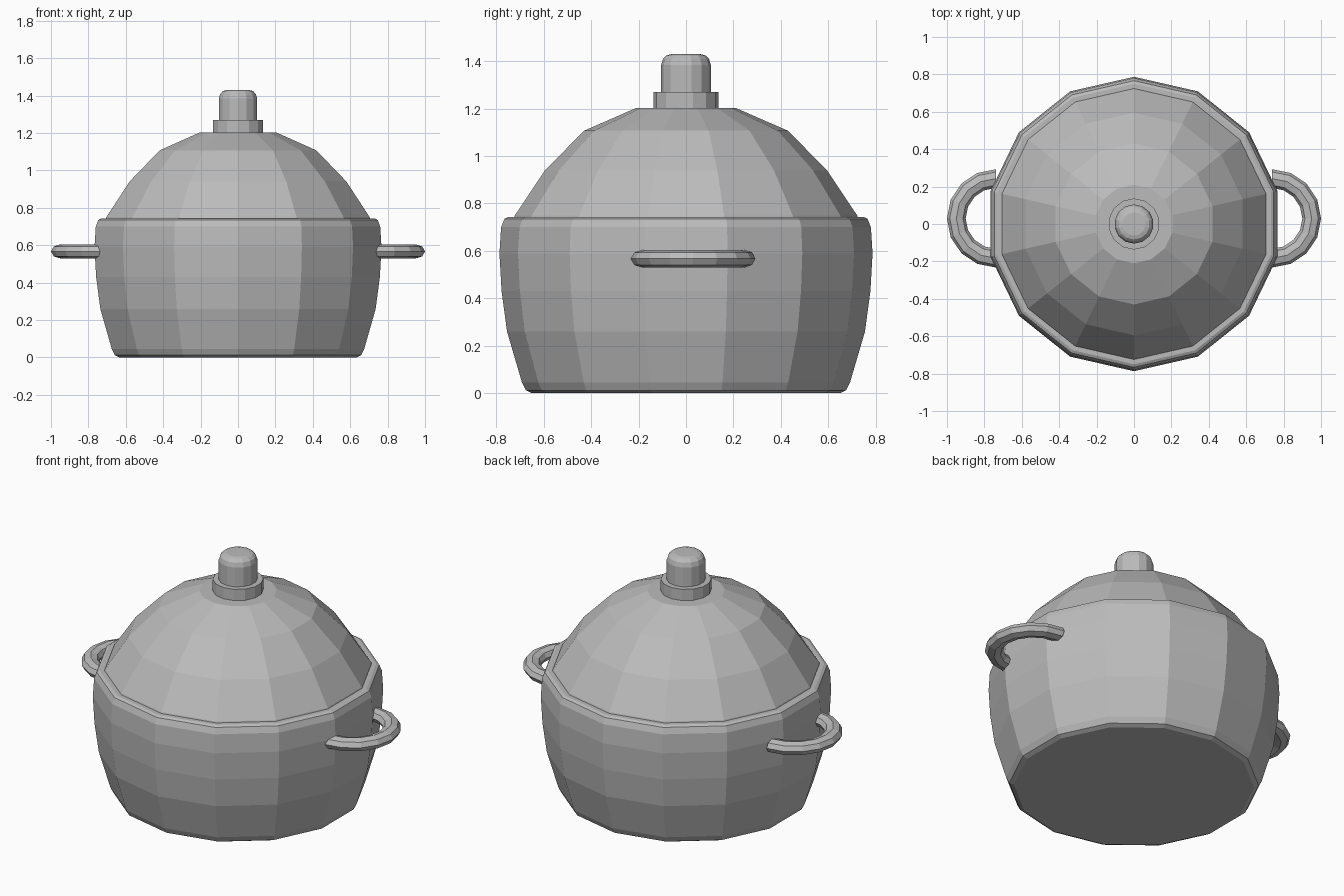
import bpy, bmesh
from math import sin, cos, pi

cube = bpy.data.objects.get("Cube")
if cube:
    bpy.data.objects.remove(cube, do_unlink=True)

SIDES = 14

metal = bpy.data.materials.new("plain grey metal")
metal.use_nodes = True
metal.diffuse_color = (0.5, 0.5, 0.5, 1)
metal.node_tree.nodes["Principled BSDF"].inputs["Base Color"].default_value = (0.5, 0.5, 0.5, 1)


def loft(name, rings):
    """Skin a list of equal closed rings and cap both ends."""
    bm = bmesh.new()
    loops = [[bm.verts.new(p) for p in ring] for ring in rings]
    for a, b in zip(loops, loops[1:]):
        for i in range(len(a)):
            j = (i + 1) % len(a)
            bm.faces.new((a[i], a[j], b[j], b[i]))
    bm.faces.new(loops[0])
    bm.faces.new(loops[-1])
    bmesh.ops.recalc_face_normals(bm, faces=bm.faces)
    mesh = bpy.data.meshes.new(name)
    bm.to_mesh(mesh)
    bm.free()
    mesh.materials.append(metal)
    obj = bpy.data.objects.new(name, mesh)
    bpy.context.collection.objects.link(obj)
    return obj


def lathe(name, profile):
    """Turn a (radius, height) profile, with a corner on the y axis."""
    turns = [2 * pi * i / SIDES for i in range(SIDES)]
    return loft(name, [[(r * sin(t), r * cos(t), z) for t in turns] for r, z in profile])


# Pot with a rounded foot, bulging wall, rolled rim and hollow inside
lathe("pot_body", [(0.65, 0), (0.675, 0.012), (0.692, 0.045), (0.755, 0.26),
                   (0.778, 0.43), (0.787, 0.59), (0.78, 0.70), (0.766, 0.735),
                   (0.75, 0.743), (0.70, 0.743), (0.70, 0.43), (0.62, 0.06)])

# Domed lid, collar and knob
lathe("lid", [(0.727, 0.735), (0.722, 0.75), (0.595, 0.94), (0.43, 1.107), (0.21, 1.203)])
lathe("knob_collar", [(0.137, 1.19), (0.137, 1.27)])
lathe("knob", [(0.105, 1.25), (0.105, 1.385), (0.097, 1.41), (0.083, 1.424), (0.062, 1.43)])

# Loop handles: half rings of oval tube, one on each side
STEPS, TUBE = 8, 8
for side, label in ((1, "left"), (-1, "right")):
    rings = []
    for s in range(STEPS + 1):
        a = pi * s / STEPS - pi / 2
        ring = []
        for k in range(TUBE):
            t = 2 * pi * k / TUBE
            r = 0.213 + 0.05 * cos(t)
            ring.append((side * (0.737 + r * cos(a)), 0.03 + r * sin(a), 0.567 + 0.0375 * sin(t)))
        rings.append(ring)
    loft(label + "_handle", rings)
